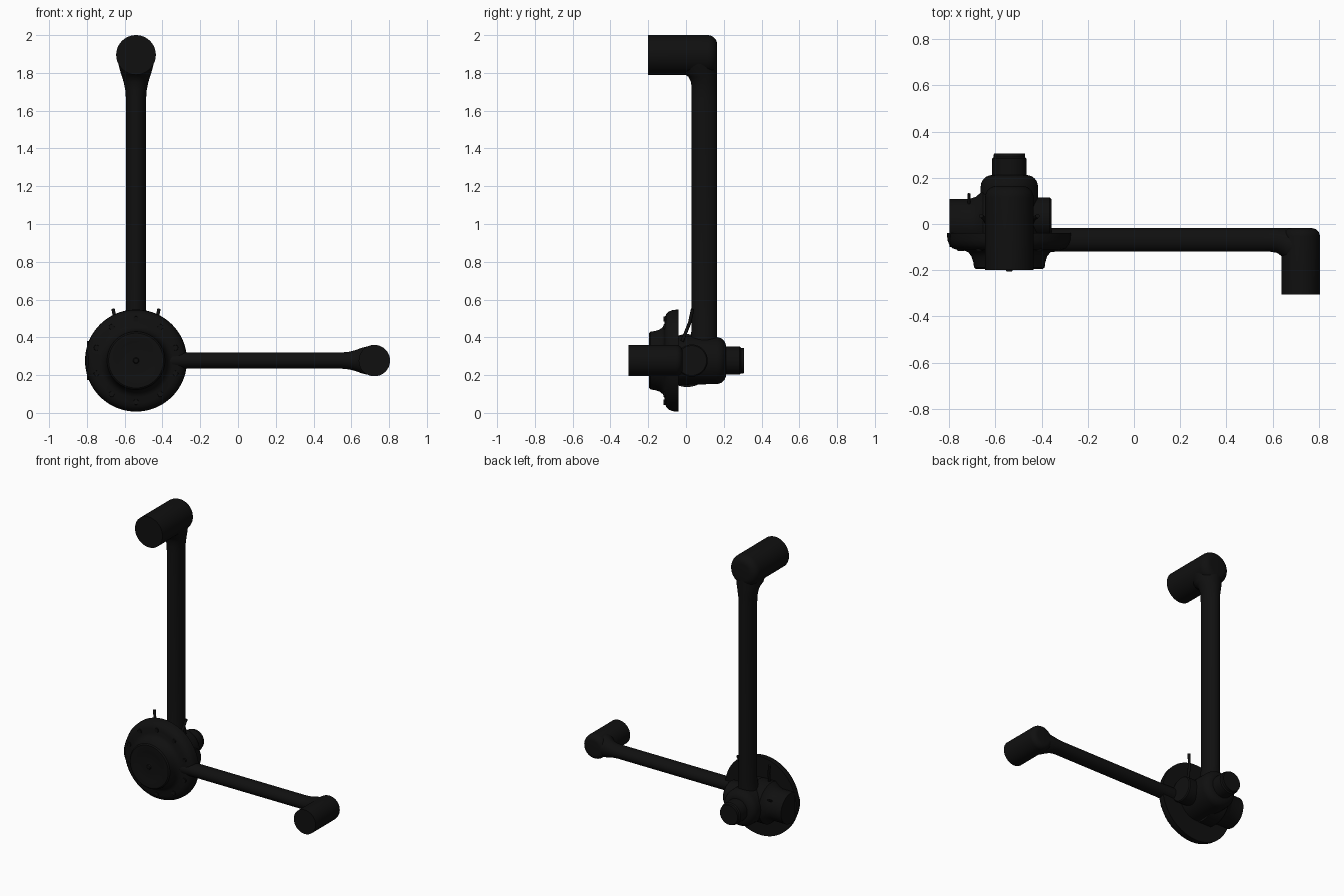
import bpy, bmesh, math
from mathutils import Vector

cube = bpy.data.objects.get("Cube")
if cube:
    bpy.data.objects.remove(cube)

black = bpy.data.materials.new("satin black")
black.use_nodes = True
colour = (0.005, 0.005, 0.005, 1)
black.diffuse_color = colour
black.node_tree.nodes["Principled BSDF"].inputs["Base Color"].default_value = colour

# Axis -> (along, u, v) directions
X, Y, Z = Vector((1, 0, 0)), Vector((0, 1, 0)), Vector((0, 0, 1))
FRAMES = {"x": (X, Z, Y), "y": (Y, X, Z), "z": (Z, X, Y)}
HUB_X, HUB_Z = -0.54, 0.277


def loft(name, axis, rings, sides=48):
    """Skin elliptical rings (position, centre u, centre v, radius u, radius v)."""
    along, u, v = FRAMES[axis]
    bm = bmesh.new()
    loops = []
    for t, cu, cv, ru, rv in rings:
        loop = []
        for i in range(sides):
            a = math.tau * i / sides
            loop.append(bm.verts.new(along * t + u * (cu + ru * math.cos(a)) + v * (cv + rv * math.sin(a))))
        loops.append(loop)
    for a, b in zip(loops, loops[1:]):
        for i in range(sides):
            j = (i + 1) % sides
            bm.faces.new((a[i], a[j], b[j], b[i]))
    bm.faces.new(loops[0])
    bm.faces.new(loops[-1])
    bmesh.ops.recalc_face_normals(bm, faces=bm.faces)
    mesh = bpy.data.meshes.new(name)
    bm.to_mesh(mesh)
    bm.free()
    obj = bpy.data.objects.new(name, mesh)
    mesh.materials.append(black)
    bpy.context.collection.objects.link(obj)
    bpy.ops.object.select_all(action="DESELECT")
    obj.select_set(True)
    bpy.context.view_layer.objects.active = obj
    bpy.ops.object.shade_smooth_by_angle(angle=math.radians(35))
    return obj


def turned(name, axis, cu, cv, profile, sides=48):
    """Round part from (position, radius) pairs."""
    return loft(name, axis, [(t, cu, cv, r, r) for t, r in profile], sides)


def corner(t, r, size, steps=6):
    """Profile of a rounded shoulder ending at position t, from radius r inward."""
    return [(t - size + size * math.sin(a), r - size + size * math.cos(a))
            for a in (math.pi / 2 * i / steps for i in range(steps + 1))]


def rod(name, points, radius):
    curve = bpy.data.curves.new(name, "CURVE")
    curve.dimensions = "3D"
    curve.bevel_depth = radius
    curve.bevel_resolution = 3
    curve.use_fill_caps = True
    spline = curve.splines.new("POLY")
    spline.points.add(len(points) - 1)
    for p, co in zip(spline.points, points):
        p.co = (*co, 1)
    curve.materials.append(black)
    obj = bpy.data.objects.new(name, curve)
    bpy.context.collection.objects.link(obj)


def arm(name, axis, centre, rings, back):
    """Arm whose rings are (position, half width, front edge), flush at the back."""
    loft(name, axis, [(t, centre, (front + back) / 2, w, (back - front) / 2)
                      for t, w, front in rings])


# Upright arm with flared neck and top boss
arm("upright_arm", "z", HUB_X,
    [(0.3, 0.068, 0.02), (0.4, 0.062, 0.025), (0.45, 0.053, 0.03), (1.66, 0.053, 0.03),
     (1.71, 0.057, 0.03), (1.75, 0.065, 0.027), (1.78, 0.074, 0.012),
     (1.8, 0.081, -0.02), (1.86, 0.097, -0.03)], 0.165)
turned("upright_boss", "y", HUB_X, 1.895, [(-0.2, 0.105)] + corner(0.165, 0.105, 0.05))

# Side arm with flared neck and end boss
arm("side_arm", "x", HUB_Z,
    [(-0.45, 0.05, -0.125), (-0.34, 0.046, -0.12), (-0.27, 0.043, -0.12), (0.55, 0.043, -0.12),
     (0.59, 0.047, -0.12), (0.62, 0.055, -0.125), (0.64, 0.062, -0.14),
     (0.66, 0.069, -0.16), (0.7, 0.078, -0.18)], -0.018)
turned("side_boss", "y", 0.722, HUB_Z, [(-0.305, 0.083)] + corner(-0.018, 0.083, 0.035))

# Hub flange with stepped, flared front
turned("hub_flange", "y", HUB_X, HUB_Z,
       [(-0.205, 0.012), (-0.197, 0.016), (-0.192, 0.09), (-0.195, 0.1), (-0.195, 0.145),
        (-0.188, 0.153), (-0.165, 0.156), (-0.14, 0.164), (-0.122, 0.178),
        (-0.115, 0.195), (-0.112, 0.225), (-0.105, 0.245), (-0.09, 0.26),
        (-0.07, 0.268), (-0.04, 0.27)], 96)
for i in range(10):
    a = math.tau * i / 10 + math.pi / 2
    turned("flange_bolt", "y", HUB_X + 0.22 * math.cos(a), HUB_Z + 0.22 * math.sin(a),
           [(-0.118, 0.014), (-0.1, 0.016)], 12)

# Gearbox body behind the flange
turned("gearbox", "y", HUB_X, HUB_Z,
       [(-0.05, 0.13), (0.08, 0.126)] + corner(0.212, 0.124, 0.05))
turned("rear_stub", "y", HUB_X, HUB_Z,
       [(0.2, 0.075), (0.283, 0.075), (0.29, 0.068), (0.306, 0.067)])

# Cross housing with filleted roots
turned("left_port", "x", HUB_Z, 0.03,
       [(-0.5, 0.08), (-0.415, 0.085), (-0.365, 0.085), (-0.358, 0.079)])
turned("right_port", "x", HUB_Z, 0.005,
       [(-0.8, 0.104), (-0.71, 0.104), (-0.685, 0.113), (-0.665, 0.13), (-0.655, 0.14), (-0.56, 0.14)])
rod("port_fitting", [(-0.715, 0.08, 0.33), (-0.715, 0.13, 0.36)], 0.007)

# Pair of thin levers beside the upright
for side in (-1, 1):
    rod("lever", [(HUB_X + side * 0.085, -0.02, 0.38), (HUB_X + side * 0.105, 0.02, 0.48),
                  (HUB_X + side * 0.122, 0.035, 0.55)], 0.009)
